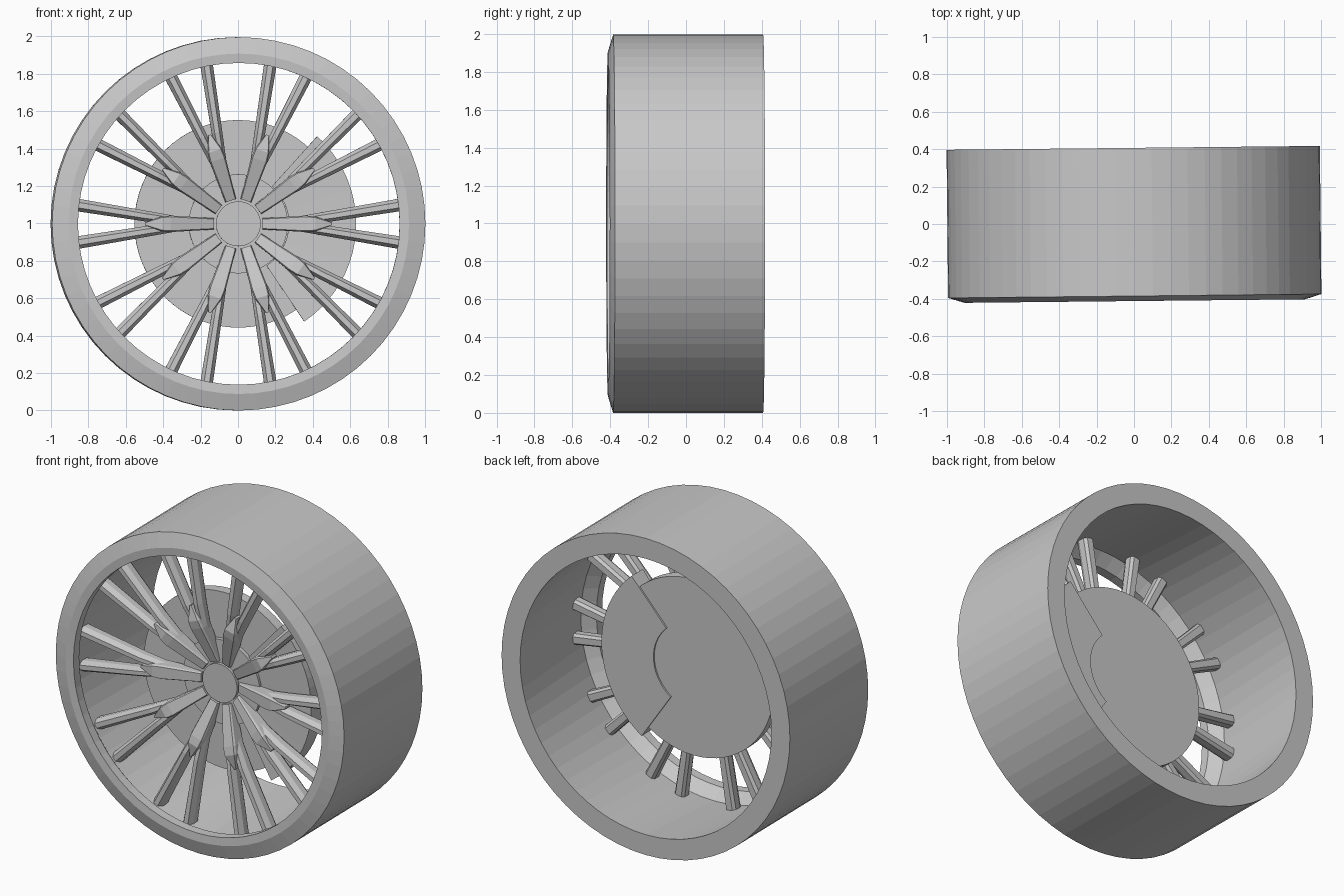
import bpy, bmesh
from math import sin, cos, tau, radians
from mathutils import Matrix, Vector

if "Cube" in bpy.data.objects:
    bpy.data.objects.remove(bpy.data.objects["Cube"])

grey = bpy.data.materials.new("mid_grey")
grey.use_nodes = True
GREY = (0.58, 0.58, 0.58, 1)
grey.diffuse_color = GREY
grey.node_tree.nodes["Principled BSDF"].inputs["Base Color"].default_value = GREY

# The wheel axis runs along y at z = 1, with a very slight turn
PLACE = Matrix.Translation((0, 0, 0.998)) @ Matrix.Rotation(radians(0.6), 4, 'Z')

# Bar cross-sections as (width, depth) fractions: ridged prong and flat-topped stem
PRONG = [(-.5, .3), (-.5, -.15), (-.22, -.5), (.22, -.5), (.5, -.15), (.5, .3), (.3, .5), (-.3, .5)]
STEM = [(-.5, .5), (-.5, -.35), (-.42, -.5), (.42, -.5), (.5, -.35), (.5, .5)]


def finish(name, bm):
    bmesh.ops.recalc_face_normals(bm, faces=bm.faces)
    bm.transform(PLACE)
    mesh = bpy.data.meshes.new(name)
    bm.to_mesh(mesh)
    bm.free()
    mesh.materials.append(grey)
    obj = bpy.data.objects.new(name, mesh)
    bpy.context.collection.objects.link(obj)


def ring_section(name, profile, start=0, sweep=tau, steps=64):
    """Sweep a closed (radius, y) profile around the axis; full turn or sector."""
    bm = bmesh.new()
    full = sweep == tau
    rows = []
    for i in range(steps if full else steps + 1):
        a = start + sweep * i / steps
        rows.append([bm.verts.new((r * cos(a), y, r * sin(a))) for r, y in profile])
    n = len(profile)
    for i in range(steps):
        a, b = rows[i], rows[(i + 1) % len(rows)]
        for j in range(n):
            k = (j + 1) % n
            bm.faces.new((a[j], a[k], b[k], b[j]))
    if not full:
        bm.faces.new(rows[0])
        bm.faces.new(rows[-1])
    finish(name, bm)


def disc(name, radius, front, back, steps=64):
    bm = bmesh.new()
    bmesh.ops.create_cone(bm, cap_ends=True, segments=steps, radius1=radius,
                          radius2=radius, depth=back - front)
    bm.transform(Matrix.Translation((0, (front + back) / 2, 0)) @ Matrix.Rotation(tau / 4, 4, 'X'))
    finish(name, bm)


def loft(bm, outline, sections, angle):
    """Bar through (radius, offset, front y, width, depth) sections."""
    turn = Matrix.Rotation(-angle, 4, 'Y')
    rows = [[bm.verts.new(turn @ Vector((r, front + (v + .5) * d, t + u * w))) for u, v in outline]
            for r, t, front, w, d in sections]
    for a, b in zip(rows, rows[1:]):
        for j in range(len(a)):
            k = (j + 1) % len(a)
            bm.faces.new((a[j], a[k], b[k], b[j]))
    bm.faces.new(rows[0])
    bm.faces.new(rows[-1])


# Tyre and rim in one ring: chamfered front, inner lip, tapering barrel
ring_section("tyre_rim", [(.998, .407), (.998, -.385), (.91, -.412), (.86, -.408),
                          (.86, -.35), (.92, -.28), (.87, .407)])

# Brake disc, hub and centre cap
disc("brake_disc", .555, -.14, -.075)
disc("hub", .265, -.165, -.1)
disc("centre_cap", .12, -.185, -.14, 40)

# Brake caliper: a sector on the left side
ring_section("brake_caliper", [(.27, -.155), (.63, -.18), (.63, -.065), (.27, -.065)],
             radians(-56), radians(104), 20)

# Ten forked spokes: a sloping flat stem and two diverging prongs each
for i in range(10):
    angle = tau * i / 10
    bm = bmesh.new()
    loft(bm, STEM, [(.13, 0, -.185, .06, .05), (.36, 0, -.262, .088, .09),
                    (.41, 0, -.272, .08, .09), (.5, 0, -.255, .014, .05)], angle)
    for side in (-1, 1):
        loft(bm, PRONG, [(.34, side * .02, -.235, .045, .07), (.5, side * .042, -.26, .058, .085),
                         (.93, side * .112, -.27, .07, .09)], angle)
    finish("spoke_%02d" % (i + 1), bm)
